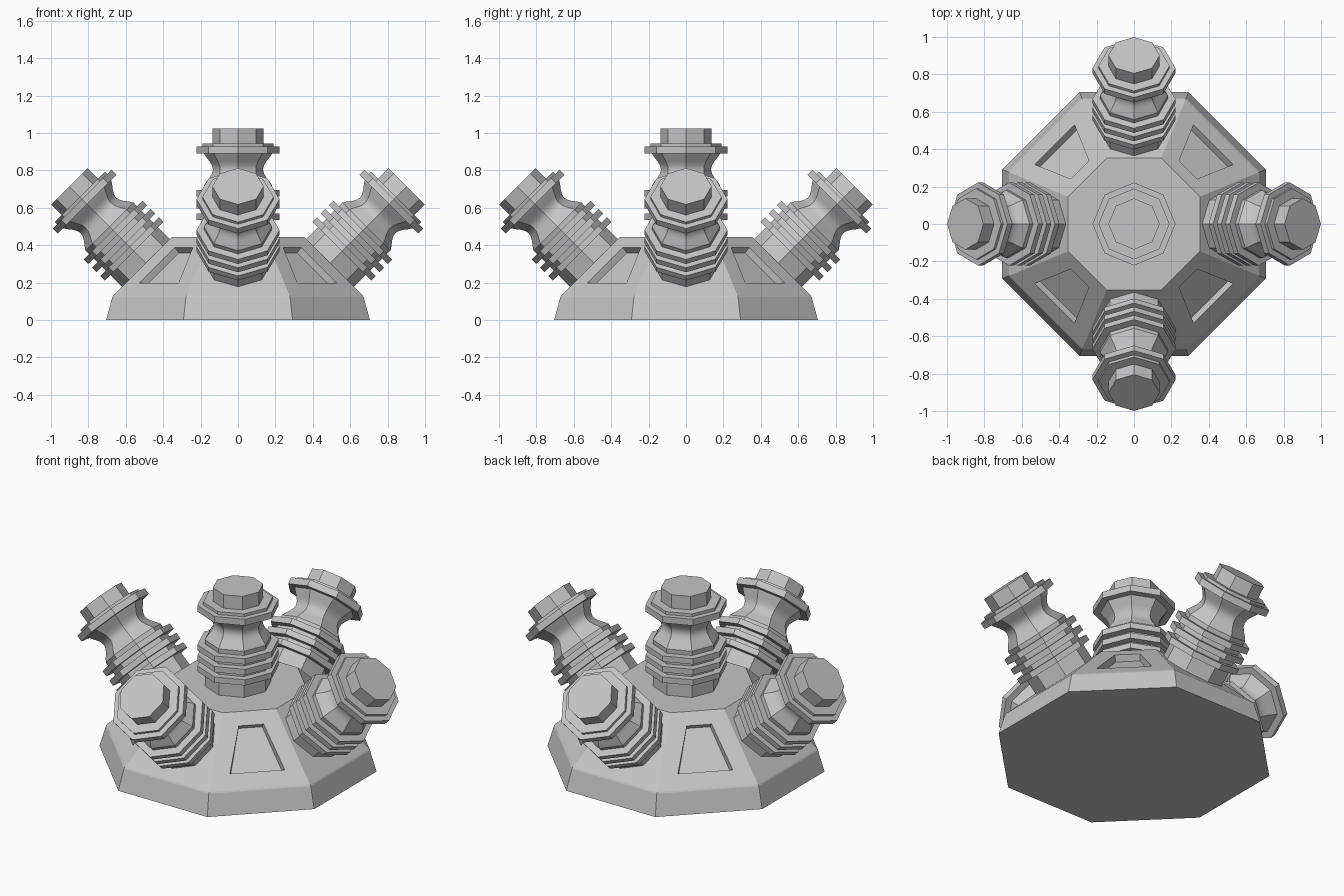
import bpy, bmesh, math
from mathutils import Matrix, Vector

cube = bpy.data.objects.get("Cube")
if cube:
    bpy.data.objects.remove(cube, do_unlink=True)

GREY = (0.56, 0.56, 0.56, 1)
mat = bpy.data.materials.new("plain_grey")
mat.use_nodes = True
mat.diffuse_color = GREY
mat.node_tree.nodes["Principled BSDF"].inputs["Base Color"].default_value = GREY


def make_object(name, bm, matrix=None):
    bmesh.ops.remove_doubles(bm, verts=bm.verts, dist=0.0005)
    bmesh.ops.recalc_face_normals(bm, faces=bm.faces)
    mesh = bpy.data.meshes.new(name)
    bm.to_mesh(mesh)
    bm.free()
    mesh.materials.append(mat)
    obj = bpy.data.objects.new(name, mesh)
    bpy.context.collection.objects.link(obj)
    if matrix:
        obj.matrix_world = matrix
    return obj


# Octagonal base: (apothem, height) profile with recessed diagonal panels
SKIRT = [(0.705, 0), (0.672, 0.122), (0.667, 0.13), (0.352, 0.445)]
OPENING = [(0.60, 0.15), (0.41, 0.068)]      # distance out, half width
DEPTH = 0.028
HALF = math.tan(math.pi / 8)


def build_base():
    bm = bmesh.new()

    def face(points):
        bm.faces.new([bm.verts.new(p) for p in points])

    for side in range(8):
        turn = Matrix.Rotation(side * math.pi / 4, 3, 'Z')

        def quad(low, high):
            (d0, w0, z0), (d1, w1, z1) = low, high
            return [turn @ Vector(p) for p in
                    ((d0, -w0, z0), (d0, w0, z0), (d1, w1, z1), (d1, -w1, z1))]

        for (a, za), (b, zb) in zip(SKIRT, SKIRT[1:]):
            outer = quad((a, a * HALF, za), (b, b * HALF, zb))
            if side % 2 and zb == SKIRT[-1][1]:
                slope = za + a
                rim = quad(*[(d, w, slope - d) for d, w in OPENING])
                floor = quad(*[(d - DEPTH, w * 0.95, slope - d - DEPTH)
                               for d, w in OPENING])
                for ring_a, ring_b in ((outer, rim), (rim, floor)):
                    for i in range(4):
                        j = (i + 1) % 4
                        face([ring_a[i], ring_a[j], ring_b[j], ring_b[i]])
                face(floor)
            else:
                face(outer)

    # Flat top and underside
    for d, z in (SKIRT[0], SKIRT[-1]):
        face([Matrix.Rotation(k * math.pi / 4, 3, 'Z') @ Vector((d, d * HALF, z))
              for k in range(8)])
    return make_object("base", bm)


build_base()

# Nozzle profile: (radius, height), fins below, waisted neck, flange and cap
NOZZLE = [(0, -0.03), (0.18, -0.03)]
for start in (0.09, 0.152, 0.215):
    NOZZLE += [(0.18, start), (0.222, start),
               (0.222, start + 0.034), (0.18, start + 0.034)]
for i in range(9):
    t = i / 8
    NOZZLE.append((0.182 - 0.048 * math.sin(math.pi * t) ** 1.3, 0.275 + 0.17 * t))
NOZZLE += [(0.222, 0.445), (0.222, 0.483), (0.19, 0.483), (0.19, 0.5),
           (0.137, 0.5), (0.137, 0.58), (0, 0.58)]


def build_nozzle(name, matrix):
    bm = bmesh.new()
    verts = [bm.verts.new((r, 0, z)) for r, z in NOZZLE]
    edges = [bm.edges.new(pair) for pair in zip(verts, verts[1:])]
    bmesh.ops.spin(bm, geom=verts + edges, axis=(0, 0, 1), cent=(0, 0, 0),
                   angle=math.tau, steps=8, use_duplicate=False)
    obj = make_object(name, bm, matrix)
    bpy.ops.object.select_all(action='DESELECT')
    obj.select_set(True)
    bpy.context.view_layer.objects.active = obj
    bpy.ops.object.shade_smooth_by_angle(angle=math.radians(30))


# One upright nozzle and four tilted ones
build_nozzle("center_nozzle", Matrix.Translation((0, 0, 0.445)))
tilt = Matrix.Translation((0.492, 0, 0.305)) @ Matrix.Rotation(math.pi / 4, 4, 'Y')
for i, label in enumerate(("left", "back", "right", "front")):
    build_nozzle(label + "_nozzle", Matrix.Rotation(i * math.pi / 2, 4, 'Z') @ tilt)
